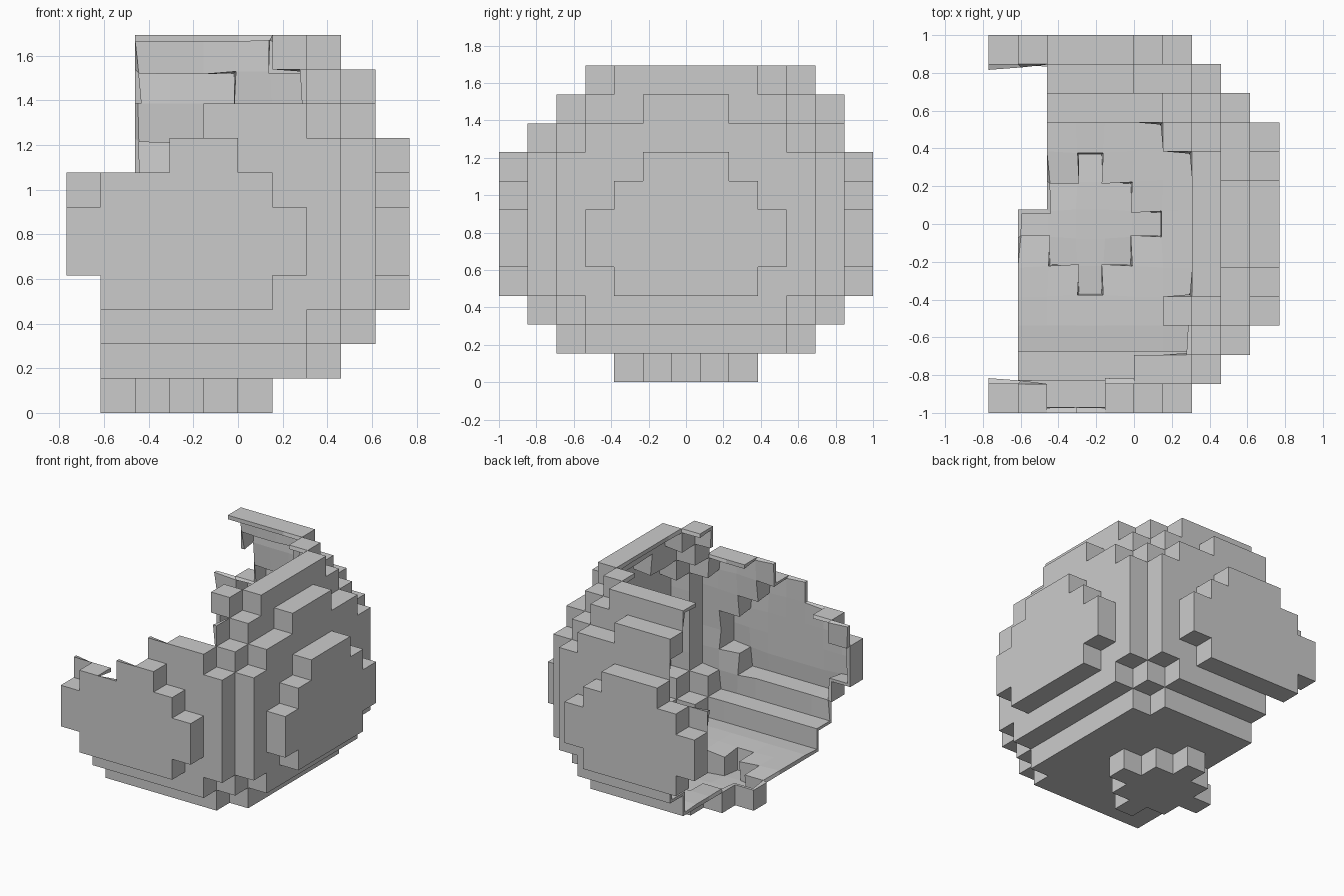
import bpy, bmesh

if "Cube" in bpy.data.objects:
    bpy.data.objects.remove(bpy.data.objects["Cube"])

S = 2 / 13          # block size
CX = -1.5           # egg axis, in blocks, relative to x = 0

# Half-widths of each blocky layer: entry n = reach in j for |i| = n
mid = [6, 6, 6, 5, 5, 4, 2]
wide = [6, 6, 6, 6, 5, 4, 3]
shoulder = [5, 5, 5, 5, 4, 3]
LAYERS = [
    [2, 1, 0],                  # foot
    [4, 4, 4, 4, 3],
    shoulder,
    mid, wide, wide, mid,
    [6, 6, 5, 5, 5, 4, 1],
    shoulder,
    [5, 5, 4, 4, 3, 1],
    [4, 4, 4, 3, 2],
    [3, 3, 3, 2],               # lost cap, only shapes the top ring
]

# Lowest surviving i per layer: the ragged break line on each side
BREAK_BACK = [-2, -1, -1, -2, -3, -3, -3, -1, -1, -1, -1]
BREAK_FRONT = [-2, -2, -2, -2, -3, -3, -3, 0, 1, 4, 3]


def solid(i, j, k):
    if not 0 <= k < len(LAYERS) or abs(i) >= len(LAYERS[k]):
        return False
    return abs(j) <= LAYERS[k][abs(i)]


def kept(i, j, k, n):
    if k == 11:
        return False
    if j > 0:
        return i >= BREAK_BACK[k]
    if k == 7 and i == 0 and n[2] == 1:      # broken ledge on the front
        return False
    if k == 9 and i == 3 and n[0] == 1:      # splinter beside the front break
        return True
    return i >= BREAK_FRONT[k]


# Outer skin of the broken egg, one quad per exposed block side
bm = bmesh.new()
for k in range(len(LAYERS)):
    for i in range(-6, 7):
        for j in range(-6, 7):
            if not solid(i, j, k):
                continue
            for axis in range(3):
                for sign in (-1, 1):
                    n = [0, 0, 0]
                    n[axis] = sign
                    if solid(i + n[0], j + n[1], k + n[2]) or not kept(i, j, k, n):
                        continue
                    u, v = (axis + 1) % 3, (axis + 2) % 3
                    ring = []
                    for a, b in ((-1, -1), (1, -1), (1, 1), (-1, 1))[::sign]:
                        p = [i + CX, j, k + 0.5]
                        p[axis] += sign / 2
                        p[u] += a / 2
                        p[v] += b / 2
                        ring.append(bm.verts.new([c * S for c in p]))
                    bm.faces.new(ring)
bmesh.ops.remove_doubles(bm, verts=bm.verts, dist=0.001)

mesh = bpy.data.meshes.new("broken_eggshell")
bm.to_mesh(mesh)
bm.free()
shell = bpy.data.objects.new("broken_eggshell", mesh)
bpy.context.collection.objects.link(shell)

# Shell wall thickness, grown inwards
wall = shell.modifiers.new("wall", 'SOLIDIFY')
wall.thickness = 0.03
wall.offset = -1
